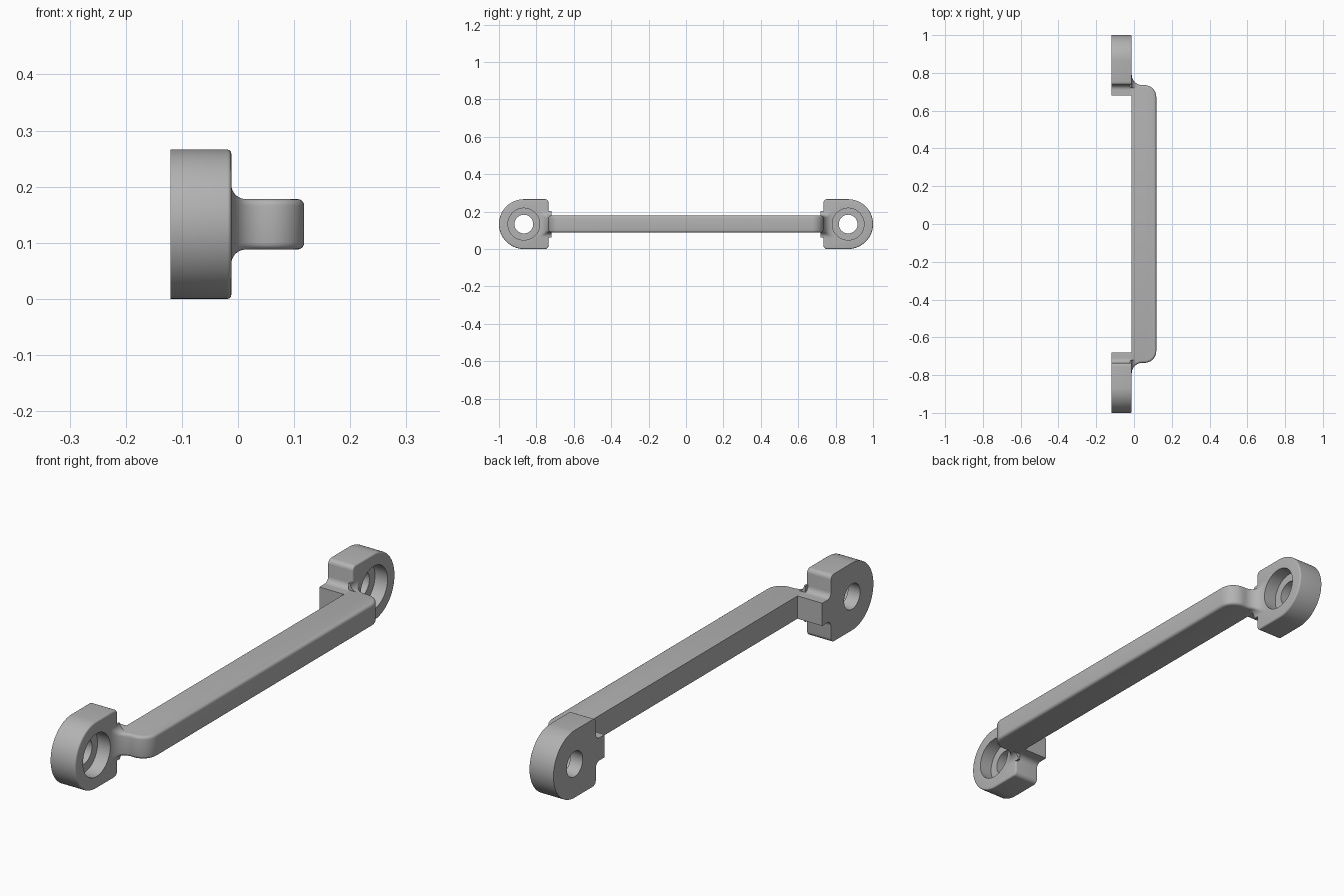
import bpy, bmesh
from math import cos, sin, sqrt, radians

if "Cube" in bpy.data.objects:
    bpy.data.objects.remove(bpy.data.objects["Cube"])

BACK, FACE, FRONT = -0.12, -0.012, 0.118   # x levels: wall side, pad face, grip front
MID, HALF = 0.133, 0.045                   # grip centre height and half width
PAD_R, PAD_Y, END = 0.133, 0.867, 0.735    # pad radius, hole position, grip end

grey = bpy.data.materials.new("satin grey")
grey.use_nodes = True
grey.diffuse_color = (0.45, 0.45, 0.45, 1)
grey.node_tree.nodes["Principled BSDF"].inputs["Base Color"].default_value = grey.diffuse_color


def arc(cx, cy, r, a, b, n):
    """Points on an arc from angle a to b in degrees."""
    return [(cx + r * cos(radians(a + (b - a) * i / n)),
             cy + r * sin(radians(a + (b - a) * i / n))) for i in range(n + 1)]


def loft(name, rings, bevel=None, width=0.012):
    """Skin a stack of equal rings, cap both ends, bevel the chosen edges."""
    bm = bmesh.new()
    loops = [[bm.verts.new(p) for p in ring] for ring in rings]
    n = len(loops[0])
    for a, b in zip(loops, loops[1:]):
        for i in range(n):
            bm.faces.new((a[i], a[(i + 1) % n], b[(i + 1) % n], b[i]))
    bm.faces.new(loops[0])
    bm.faces.new(loops[-1])
    bmesh.ops.recalc_face_normals(bm, faces=bm.faces)
    if bevel:
        edges = [e for e in bm.edges if bevel(e)]
        bmesh.ops.bevel(bm, geom=edges, offset=width, segments=4,
                        profile=0.5, affect='EDGES', clamp_overlap=True)
        bmesh.ops.recalc_face_normals(bm, faces=bm.faces)
    me = bpy.data.meshes.new(name)
    bm.to_mesh(me)
    bm.free()
    me.materials.append(grey)
    ob = bpy.data.objects.new(name, me)
    bpy.context.collection.objects.link(ob)
    return ob


def activate(ob):
    bpy.ops.object.select_all(action='DESELECT')
    ob.select_set(True)
    bpy.context.view_layer.objects.active = ob


def drill(ob, y, radius, x0, x1):
    """Cut a round hole along x."""
    circle = arc(y, MID, radius, 0, 360, 64)[:-1]
    cutter = loft("cutter", [[(x, *p) for p in circle] for x in (x0, x1)])
    cutter.hide_render = True
    mod = ob.modifiers.new("hole", 'BOOLEAN')
    mod.operation, mod.object, mod.solver = 'DIFFERENCE', cutter, 'EXACT'
    activate(ob)
    bpy.ops.object.modifier_apply(modifier=mod.name)
    bpy.data.objects.remove(cutter)


# Grip bar: rounded end corners, softened front edges, sharp inner edges
R = 0.062
half = arc(FRONT - R, END - R, R, 0, 90, 12) + [(FACE, END)]
outline = half + [(x, -y) for x, y in reversed(half)]
parts = [loft(
    "grip_bar", [[(x, y, MID + s * HALF) for x, y in outline] for s in (-1, 1)],
    lambda e: abs(e.verts[0].co.z - e.verts[1].co.z) < 1e-5
    and max(v.co.x for v in e.verts) > FACE + 0.001)]

# Pad outline: round outer end, square inner end, fillets down to the tab
C, F = 0.018, 0.022
upper = ([(END - F, HALF)]
         + arc(END - F, HALF + F, F, -90, 0, 5)[1:]
         + arc(END + C, PAD_R - C, C, 180, 90, 5)
         + arc(PAD_Y, 0, PAD_R, 90, 0, 24))
pad = upper + [(y, -z) for y, z in reversed(upper[:-1])]


def neck_ring(x, side):
    """Grip cross-section that flares out towards the pad face."""
    def flare(r):
        d = max(0, min(r, x - FACE))
        return r - sqrt(max(0, d * (2 * r - d)))
    h, y = HALF + flare(0.026), END + flare(0.056)
    c = 0.012
    top = [(END - 0.015, h)] + arc(y - c, h - c, c, 90, 0, 4)
    ring = top + [(a, -b) for a, b in reversed(top)]
    return [(x, side * a, MID + b) for a, b in ring]


for side, label in ((-1, "front"), (1, "back")):
    # Mounting pad with through hole and counterbore
    plate = loft(label + "_mounting_pad",
                 [[(x, side * y, MID + z) for y, z in pad] for x in (BACK, FACE)],
                 lambda e: all(v.co.x > FACE - 1e-4 for v in e.verts), 0.01)
    drill(plate, side * PAD_Y, 0.05, BACK - 0.1, 0.1)
    drill(plate, side * PAD_Y, 0.085, FACE - 0.055, 0.1)

    # Tab under the grip
    tab = [(0.68, -HALF), (END + 0.01, -HALF), (END + 0.01, HALF), (0.68, HALF)]
    stub = loft(label + "_tab",
                [[(x, side * y, MID + z) for y, z in tab] for x in (BACK, FACE)])

    # Flared neck joining grip and pad
    levels = [FACE - 0.008] + [FACE + 0.056 * (i / 16) ** 1.6 for i in range(17)]
    neck = loft(label + "_neck", [neck_ring(x, side) for x in levels])
    drill(neck, side * PAD_Y, 0.085, FACE - 0.055, 0.1)
    parts += [plate, stub, neck]

for ob in parts:
    activate(ob)
    bpy.ops.object.shade_smooth_by_angle(angle=radians(35))
